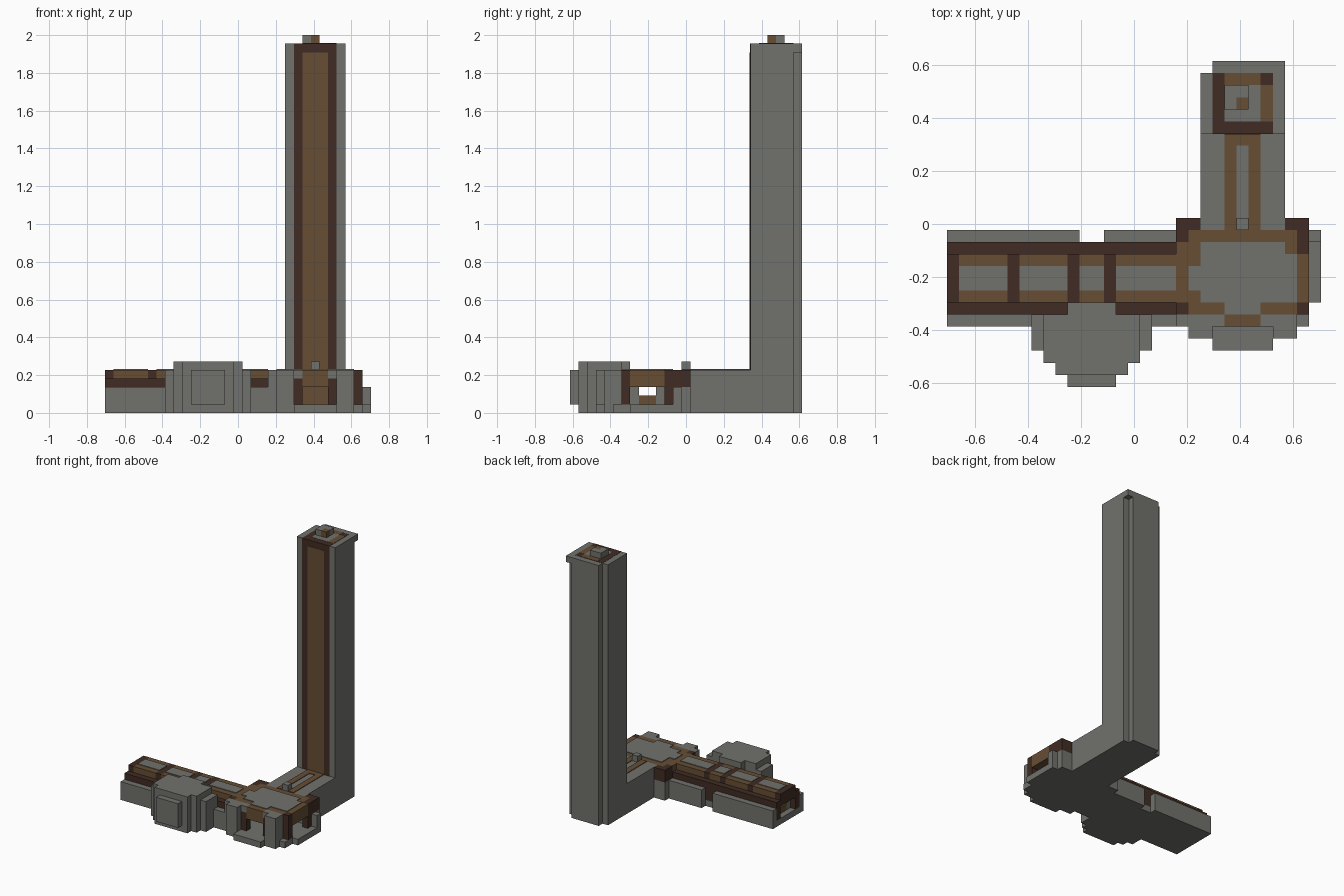
import bpy
import bmesh
from mathutils import Vector

cube = bpy.data.objects.get("Cube")
if cube:
    bpy.data.objects.remove(cube, do_unlink=True)

# Everything sits on a block grid: 31 wide, 27 deep, 44 high
UNIT = 2 / 44
ORIGIN = Vector((-15.5, -13.5, 0))
THIN = 0.1


def make_material(name, colour):
    mat = bpy.data.materials.new(name)
    mat.use_nodes = True
    mat.diffuse_color = (*colour, 1)
    shader = mat.node_tree.nodes["Principled BSDF"]
    shader.inputs["Base Color"].default_value = (*colour, 1)
    shader.inputs["Roughness"].default_value = 0.9
    return mat


stone = make_material("stone grey", (0.165, 0.168, 0.153))
wood = make_material("warm brown", (0.133, 0.075, 0.034))
dark = make_material("dark brown", (0.052, 0.025, 0.017))


def box(name, mat, x, y, z):
    """One block spanning the given grid ranges."""
    low = Vector((x[0], y[0], z[0]))
    high = Vector((x[1], y[1], z[1]))
    bm = bmesh.new()
    bmesh.ops.create_cube(bm, size=1)
    for v in bm.verts:
        part = Vector((p + 0.5) * s for p, s in zip(v.co, high - low))
        v.co = (low + part + ORIGIN) * UNIT
    mesh = bpy.data.meshes.new(name)
    bm.to_mesh(mesh)
    bm.free()
    mesh.materials.append(mat)
    obj = bpy.data.objects.new(name, mesh)
    bpy.context.collection.objects.link(obj)
    return obj


def top_plate(name, mat, x, y, z, layer=1):
    """Thin painted panel lying on a surface."""
    return box(name, mat, x, y, (z, z + THIN * layer))


# Tower shaft with its notched back corners and cap
box("tower_shaft", stone, x=(21, 28), y=(21, 26), z=(0, 43))
box("tower_back_slab", stone, x=(22, 27), y=(26, 27), z=(0, 42))
box("tower_back_cap", stone, x=(22, 28), y=(26, 27), z=(42, 43))

# Tall front panel of the tower
box("tower_panel_frame", dark, x=(22, 27), y=(21 - THIN / 2, 21), z=(5, 43))
box("tower_panel", wood, x=(23, 26), y=(21 - THIN, 21), z=(5, 42))

# Tower top inlay and chimney
top_plate("tower_top_border", dark, x=(22, 27), y=(21, 26), z=43, layer=0.3)
top_plate("tower_top_back", wood, x=(23, 26), y=(25, 26), z=43, layer=0.6)
top_plate("tower_top_side", wood, x=(26, 27), y=(22, 25), z=43, layer=0.6)
top_plate("tower_top_centre", stone, x=(23, 26), y=(22, 25), z=43, layer=0.6)
box("chimney_side", stone, x=(23, 24), y=(23, 25), z=(43, 44))
box("chimney_back", stone, x=(24, 25), y=(24, 25), z=(43, 44))
box("chimney_core", wood, x=(24, 25), y=(23, 24), z=(43, 44))

# Passage joining tower and hub, with twin rails on top
box("passage", stone, x=(21, 28), y=(13, 21), z=(0, 5))
for side, start in (("right", 23), ("left", 25)):
    top_plate("passage_rail_" + side, wood, (start, start + 1), (13, 21), 5)
top_plate("passage_rail_end", wood, x=(24, 25), y=(20, 21), z=5)
box("passage_post", stone, x=(24, 25), y=(13, 14), z=(5, 6))

# Hub floor, back wall and dark corner blocks
box("hub_floor", stone, x=(19, 30), y=(5, 13), z=(0, 1))
box("hub_back_wall", stone, x=(19, 30), y=(12, 13), z=(1, 3))
box("hub_back_panel", wood, x=(23, 26), y=(11.8, 12), z=(1, 3))
for side, start in (("right", 19), ("left", 28)):
    box("hub_corner_base_" + side, stone, (start, start + 2), (13, 14), (0, 3))
    box("hub_corner_" + side, dark, (start, start + 2), (13, 14), (3, 5))

# Hub roof: brown slab, dark edges and a stepped grey inlay
box("hub_roof", wood, x=(20, 29), y=(6, 13), z=(3, 5))
box("hub_roof_right_edge", wood, x=(19, 20), y=(7, 12), z=(3, 5))
box("hub_roof_left_edge", wood, x=(29, 30), y=(7, 11), z=(3, 5))
box("hub_right_back_edge", dark, x=(19, 20), y=(12, 13), z=(3, 5))
box("hub_right_front_edge", dark, x=(19, 20), y=(6, 7), z=(1, 5))
for y, x in ((6, (23, 26)), (7, (21, 29)), (8, (20, 29)),
             (9, (20, 29)), (10, (21, 29)), (11, (21, 28))):
    top_plate(f"hub_inlay_row_{y}", stone, x, (y, y + 1), 5)

# Side doorway posts
for end, y in (("front", 6), ("back", 11)):
    box("side_door_post_" + end, dark, (29, 30), (y, y + 1), (1, 5))
box("side_door_corner", dark, x=(29, 30), y=(12, 13), z=(3, 5))
box("side_ledge", stone, x=(30, 31), y=(7, 13), z=(0, 1))
box("side_ledge_post", stone, x=(30, 31), y=(12, 13), z=(1, 3))

# Front doorway, mirrored about its centre
CENTRE = 24.5


def mirrored(name, mat, x, y, z):
    box(name + "_right", mat, x, y, z)
    box(name + "_left", mat, (2 * CENTRE - x[1], 2 * CENTRE - x[0]), y, z)


mirrored("front_column", stone, x=(20, 22), y=(4, 6), z=(0, 5))
mirrored("front_wall", dark, x=(20, 22), y=(6, 7), z=(1, 3))
mirrored("front_door_post", dark, x=(22, 23), y=(5, 6), z=(1, 4))
mirrored("front_door_cap", stone, x=(22, 23), y=(5, 6), z=(4, 5))
box("front_lintel", wood, x=(23, 26), y=(5, 6), z=(3, 5))
box("front_ledge", stone, x=(22, 27), y=(3, 5), z=(0, 1))

# Long wing: floor, outer walls, dark beams and inner lining
box("wing_floor", stone, x=(0, 19), y=(6, 12), z=(0, 1))
box("wing_front_wall", stone, x=(0, 19), y=(5, 6), z=(0, 3))
box("wing_front_corner", stone, x=(19, 20), y=(5, 6), z=(0, 5))
box("wing_back_wall_outer", stone, x=(0, 11), y=(12, 13), z=(0, 3))
box("wing_back_wall_inner", stone, x=(13, 19), y=(12, 13), z=(0, 3))
for end, beam, lining in (("front", 6, 7), ("back", 11, 10)):
    box("wing_beam_" + end, dark, (0, 19), (beam, beam + 1), (1, 4))
    box("wing_lining_" + end, stone, (1, 19), (lining, lining + 1), (1, 3))
box("wing_walkway", wood, x=(1, 19), y=(8, 10), z=(1, 2))

# Wing roof: dark ribs with brown bays and grey panels between them
ribs = [0, 5, 10, 13]
for number, (rib, following) in enumerate(zip(ribs, ribs[1:] + [19]), 1):
    box(f"wing_rib_{number}", dark, (rib, rib + 1), (7, 11), (3, 5))
    bay = (rib + 1, following)
    box(f"wing_roof_bay_{number}", wood, bay, (7, 11), (3, 5))
    top_plate(f"wing_roof_panel_{number}", stone, bay, (8, 10), 5)

# Rounded bulge on the front, stepped in plan
bulge_centre = 12
for y, half, bottom, top in ((0, 2, 1, 5), (1, 3, 0, 6), (2, 4, 0, 6),
                             (3, 5, 0, 5), (4, 5, 0, 5), (5, 5, 0, 5)):
    span = (bulge_centre - half, bulge_centre + half)
    box(f"bulge_row_{y}", stone, span, (y, y + 1), (bottom, top))
box("bulge_crown", stone, x=(8, 16), y=(3, 6), z=(5, 6))
box("bulge_link", stone, x=(10, 14), y=(6, 7), z=(4, 6))
